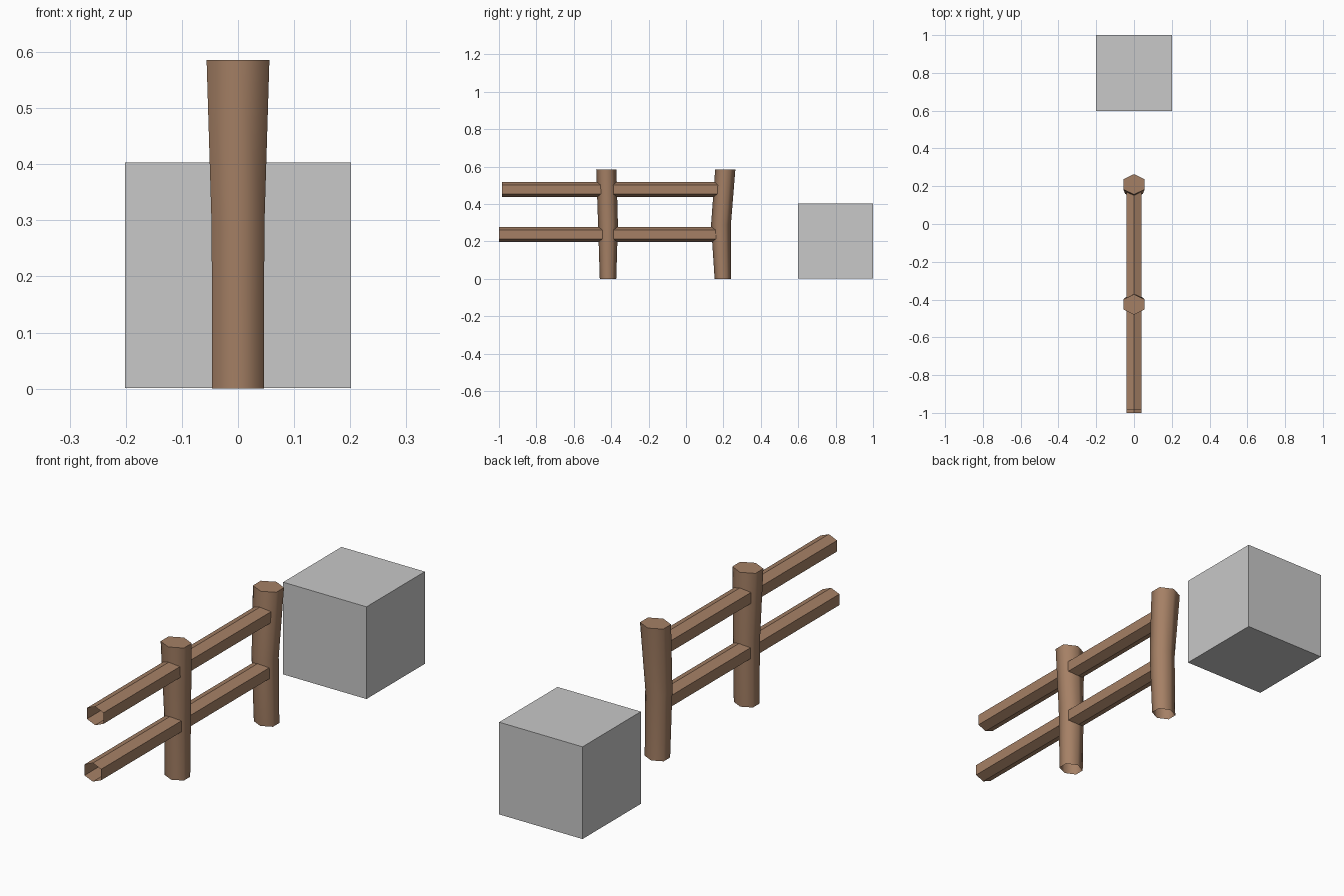
import bpy, bmesh, math

if "Cube" in bpy.data.objects:
    bpy.data.objects.remove(bpy.data.objects["Cube"])


def material(name, rgb):
    m = bpy.data.materials.new(name)
    m.diffuse_color = (*rgb, 1)
    m.use_nodes = True
    m.node_tree.nodes["Principled BSDF"].inputs["Base Color"].default_value = m.diffuse_color
    return m


WOOD = material("brown wood", (0.376, 0.216, 0.130))
GREY = material("plain grey", (0.58, 0.58, 0.58))


def loft(name, rings, mat, cap_end=False, smooth=False):
    """Skin a tube through rings of points, optionally closing the last ring."""
    bm = bmesh.new()
    loops = [[bm.verts.new(p) for p in ring] for ring in rings]
    for a, b in zip(loops, loops[1:]):
        for i in range(len(a)):
            j = (i + 1) % len(a)
            bm.faces.new((a[i], a[j], b[j], b[i]))
    if cap_end:
        bm.faces.new(loops[-1])
    bmesh.ops.recalc_face_normals(bm, faces=bm.faces)
    mesh = bpy.data.meshes.new(name)
    bm.to_mesh(mesh)
    bm.free()
    mesh.materials.append(mat)
    ob = bpy.data.objects.new(name, mesh)
    bpy.context.collection.objects.link(ob)
    if smooth:  # smooth around the sides, sharp at the top rim
        bpy.context.view_layer.objects.active = ob
        ob.select_set(True)
        bpy.ops.object.shade_smooth_by_angle(angle=math.radians(65))
        ob.select_set(False)
    return ob


def hexagon(half_flat, half_point):
    """Six corners: flat sides on the first axis, points on the second."""
    k = math.cos(math.radians(30))
    return [(half_flat / k * math.sin(i * math.pi / 3),
             half_point * math.cos(i * math.pi / 3)) for i in range(6)]


# Posts: slightly bent, widening to a capped top, open underneath
HEIGHTS = (0.0, 0.29, 0.586)
SIZES = ((0.046, 0.044), (0.047, 0.053), (0.056, 0.054))
for name, centres in (("middle_post", (-0.417, -0.417, -0.426)),
                      ("end_post", (0.197, 0.187, 0.210))):
    rings = [[(x, yc + y, z) for x, y in hexagon(*size)]
             for z, yc, size in zip(HEIGHTS, centres, SIZES)]
    loft(name, rings, WOOD, cap_end=True, smooth=True)

# Rails: open hexagonal tubes running through the middle post to the end post
for name, z0, start in (("lower_rail", 0.238, -1.0), ("upper_rail", 0.478, -0.984)):
    section = [(x, z if abs(x) < 0.01 else math.copysign(0.024, z))
               for x, z in hexagon(0.04, 0.0405)]
    loft(name, [[(x, y, z0 + z) for x, z in section] for y in (start, 0.18)], WOOD)

# Grey block behind the fence
bpy.ops.mesh.primitive_cube_add(size=0.402, location=(0, 0.799, 0.202))
block = bpy.context.object
block.name = "block"
block.data.materials.append(GREY)
